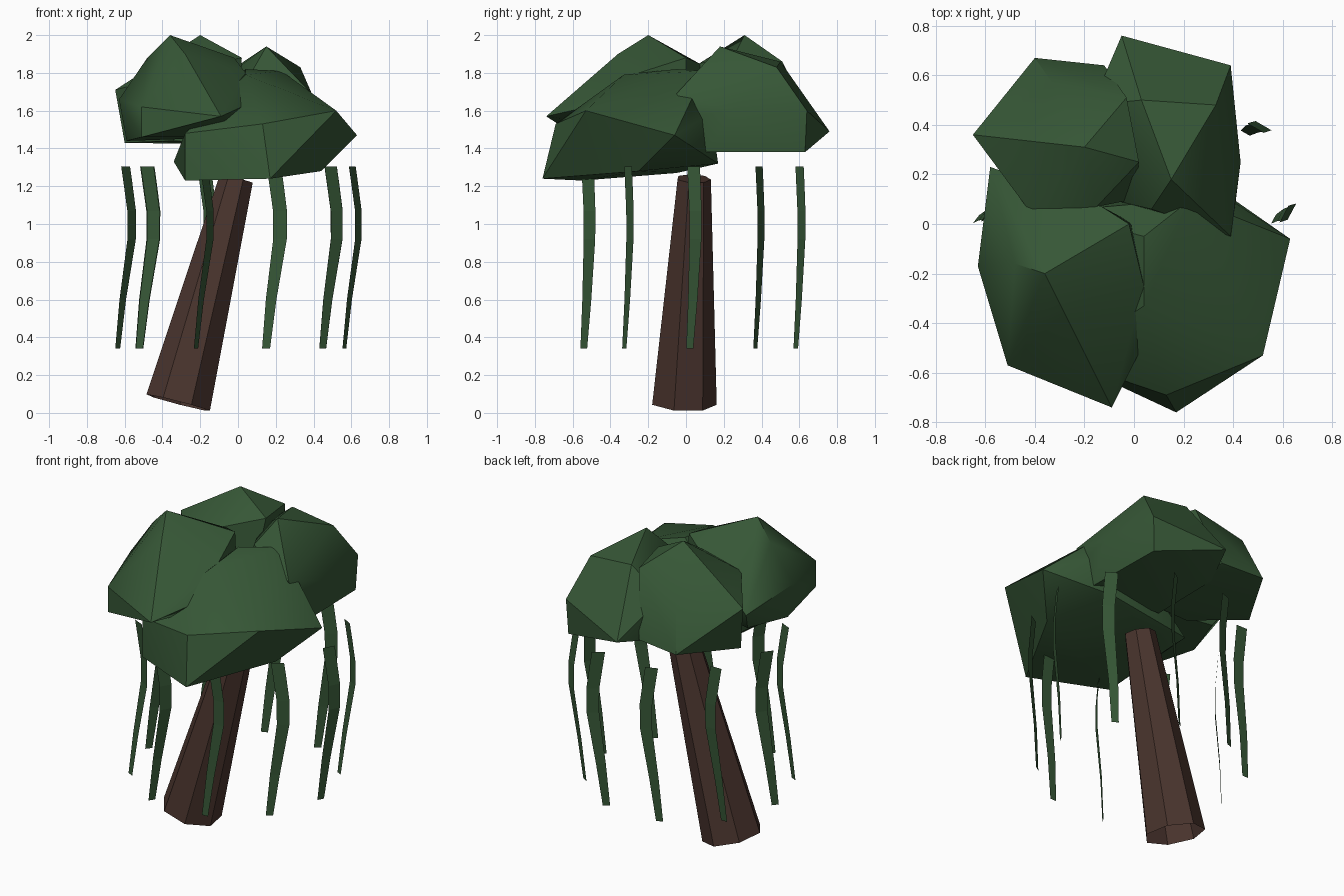
import bpy, bmesh, math
from mathutils import Vector


def material(name, rgb):
    m = bpy.data.materials.new(name)
    m.diffuse_color = (*rgb, 1)
    return m


LEAF = material("leaf green", (0.037, 0.095, 0.037))
BARK = material("bark brown", (0.068, 0.035, 0.027))


def finish(name, bm, mat, smooth=False):
    me = bpy.data.meshes.new(name)
    bm.to_mesh(me)
    bm.free()
    me.materials.append(mat)
    ob = bpy.data.objects.new(name, me)
    bpy.context.collection.objects.link(ob)
    if smooth:
        bpy.ops.object.select_all(action='DESELECT')
        ob.select_set(True)
        bpy.context.view_layer.objects.active = ob
        bpy.ops.object.shade_smooth_by_angle(angle=math.radians(35))
    return ob


# Leaning, tapered seven-sided trunk, open at the foot
base, tip = Vector((-0.315, -0.015, 0.053)), Vector((-0.008, 0.04, 1.24))
axis = tip - base
bm = bmesh.new()
bmesh.ops.create_cone(bm, cap_ends=True, segments=7, radius1=0.178, radius2=0.092, depth=axis.length)
foot = [f for f in bm.faces if f.normal.z < -0.9]
bmesh.ops.delete(bm, geom=foot, context='FACES_ONLY')
bm.transform(axis.to_track_quat('Z', 'Y').to_matrix().to_4x4())
bmesh.ops.translate(bm, verts=bm.verts, vec=(base + tip) / 2)
finish("trunk", bm, BARK)


# Canopy clumps: faceted hulls around a few corner points
def clump(name, pts):
    bm = bmesh.new()
    for p in pts:
        bm.verts.new(p)
    bmesh.ops.convex_hull(bm, input=bm.verts)
    loose = [v for v in bm.verts if not v.link_faces]
    bmesh.ops.delete(bm, geom=loose, context='VERTS')
    bmesh.ops.recalc_face_normals(bm, faces=bm.faces)
    finish(name, bm, LEAF, True)


clump("clump_back_left", [
    (-0.65, 0.36, 1.71), (-0.40, 0.67, 1.47), (-0.33, 0.57, 1.74), (-0.12, 0.64, 1.48),
    (-0.20, 0.31, 2.0), (-0.03, 0.51, 1.86), (-0.42, 0.05, 1.77), (0.02, 0.25, 1.88),
    (-0.60, 0.31, 1.43), (-0.34, 0.06, 1.44), (0.0, 0.1, 1.42), (-0.05, 0.5, 1.44),
    (-0.15, 0.07, 1.85)])
clump("clump_back_right", [
    (-0.05, 0.76, 1.49), (0.39, 0.64, 1.60), (0.38, 0.63, 1.38), (0.43, 0.25, 1.60),
    (0.41, 0.09, 1.58), (0.39, 0.10, 1.38), (0.15, 0.18, 1.94), (0.33, 0.48, 1.83),
    (0.07, 0.06, 1.80), (-0.17, 0.48, 1.70), (0.03, 0.50, 1.86), (-0.16, 0.50, 1.44),
    (-0.1, 0.1, 1.38), (0.39, -0.05, 1.69)])
clump("clump_front_left", [
    (-0.58, 0.23, 1.60), (-0.63, -0.17, 1.66), (-0.51, -0.57, 1.62), (-0.51, -0.57, 1.46),
    (-0.59, -0.17, 1.44), (-0.09, -0.74, 1.57), (0.02, -0.52, 1.62), (-0.36, -0.20, 2.0),
    (-0.48, -0.16, 1.88), (-0.02, 0.0, 1.88), (-0.13, 0.07, 1.85), (0.04, -0.25, 1.80),
    (-0.28, -0.36, 1.90), (-0.24, -0.45, 1.79), (-0.50, 0.10, 1.45), (0.0, 0.0, 1.46)])
clump("clump_front_right", [
    (0.17, -0.76, 1.24), (0.13, -0.69, 1.53), (-0.28, -0.55, 1.23), (-0.28, -0.55, 1.48),
    (0.52, -0.53, 1.60), (0.44, -0.25, 1.28), (0.41, -0.14, 1.61), (0.63, -0.06, 1.47),
    (0.40, 0.09, 1.56), (0.30, 0.17, 1.32), (0.23, 0.10, 1.81), (0.04, -0.05, 1.82),
    (0.04, -0.33, 1.79), (-0.28, -0.05, 1.27), (-0.34, 0.05, 1.33)])

# Ten hanging vines: flat swaying ribbons in a ring
SWAY = [(0, 0, 1.305, .038), (.012, .004, 1.22, .038), (.032, .01, 1.07, .037),
        (.032, .01, .92, .036), (-.015, -.004, .60, .028), (-.042, -.02, .34, .021)]
TURN = [62, 150, 35, 20, 0, 52, -25, 58, 0, 32]
for i, turn in enumerate(TURN):
    a, t = math.radians(36 * i), math.radians(turn)
    cx, cy = 0.005 + 0.6 * math.cos(a), 0.04 + 0.59 * math.sin(a)
    bm = bmesh.new()
    prev = None
    for dx, dy, z, w in SWAY:
        row = [bm.verts.new((cx + dx + s * w * math.cos(t), cy + dy + s * w * math.sin(t), z))
               for s in (-1, 1)]
        if prev:
            bm.faces.new((prev[0], row[0], row[1], prev[1]))
        prev = row
    finish(f"vine_{i + 1}", bm, LEAF)
